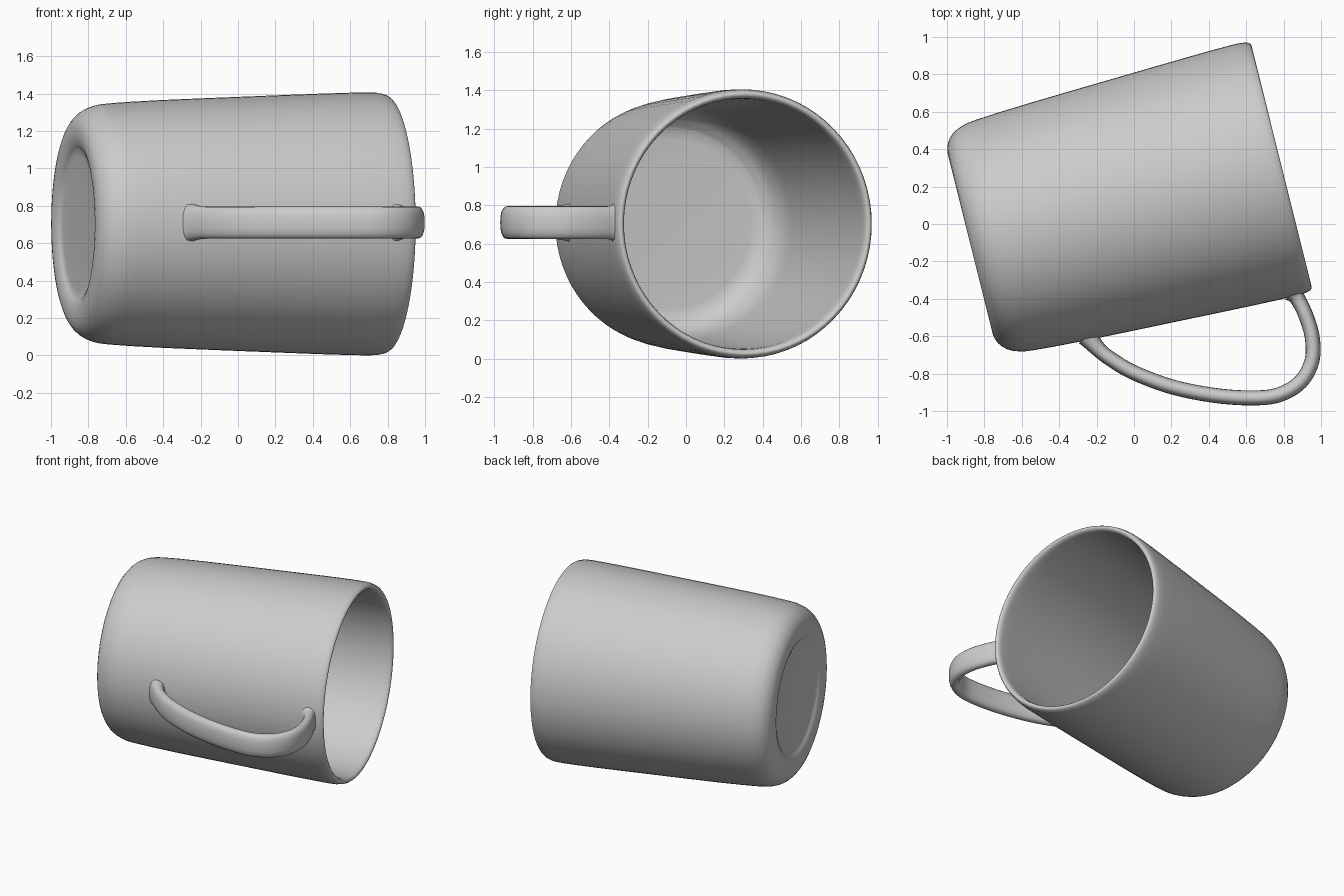
import bpy, bmesh, math
from mathutils import Vector

if "Cube" in bpy.data.objects:
    bpy.data.objects.remove(bpy.data.objects["Cube"])

grey = bpy.data.materials.new("plain_grey")
grey.diffuse_color = (0.6, 0.6, 0.6, 1)
grey.use_nodes = True
grey.node_tree.nodes["Principled BSDF"].inputs["Base Color"].default_value = grey.diffuse_color

# Mug lies on its side, its axis turned in the ground plane
ANGLE = math.radians(14)
AXIS = Vector((math.cos(ANGLE), math.sin(ANGLE), 0))
SIDE = Vector((-math.sin(ANGLE), math.cos(ANGLE), 0))
UP = Vector((0, 0, 1))
CENTRE = SIDE * 0.11 + UP * 0.703


def smooth_path(points, steps):
    """Catmull-Rom curve through the points."""
    pts = [Vector((p[0], p[1], 0)) for p in points]
    pts = [2 * pts[0] - pts[1]] + pts + [2 * pts[-1] - pts[-2]]
    out = []
    for a, b, c, d in zip(pts, pts[1:], pts[2:], pts[3:]):
        for i in range(steps):
            t = i / steps
            out.append(0.5 * (2 * b + (c - a) * t + (2 * a - 5 * b + 4 * c - d) * t * t
                              + (3 * b - a - 3 * c + d) * t ** 3))
    return out + [pts[-2]]


def loft(name, rings):
    """Skin closed rings and cap both ends."""
    bm = bmesh.new()
    loops = [[bm.verts.new(p) for p in ring] for ring in rings]
    n = len(loops[0])
    for a, b in zip(loops, loops[1:]):
        for i in range(n):
            j = (i + 1) % n
            bm.faces.new((a[i], a[j], b[j], b[i]))
    bm.faces.new(loops[0])
    bm.faces.new(loops[-1])
    bmesh.ops.recalc_face_normals(bm, faces=bm.faces)
    mesh = bpy.data.meshes.new(name)
    bm.to_mesh(mesh)
    bm.free()
    mesh.materials.append(grey)
    obj = bpy.data.objects.new(name, mesh)
    bpy.context.collection.objects.link(obj)
    bpy.ops.object.select_all(action='DESELECT')
    obj.select_set(True)
    bpy.context.view_layer.objects.active = obj
    bpy.ops.object.shade_smooth_by_angle(angle=math.radians(50))
    return obj


# Cup: (radius, distance along axis) from the hollow underside, over the rim, to the inner floor
profile = [(0.02, -0.845), (0.36, -0.847), (0.41, -0.857), (0.45, -0.872), (0.51, -0.875),
           (0.56, -0.86), (0.605, -0.82), (0.632, -0.76), (0.645, -0.68), (0.662, -0.4),
           (0.682, 0.1), (0.697, 0.5), (0.703, 0.74), (0.698, 0.81), (0.685, 0.838),
           (0.668, 0.836), (0.656, 0.81), (0.652, 0.72), (0.645, 0.4), (0.625, -0.1),
           (0.605, -0.55), (0.59, -0.66), (0.56, -0.73), (0.51, -0.775), (0.44, -0.79),
           (0.02, -0.792)]
SEGMENTS = 72
rings = []
for p in smooth_path(profile, 2):
    ring = []
    for k in range(SEGMENTS):
        a = 2 * math.pi * k / SEGMENTS
        ring.append(CENTRE + AXIS * p.y + SIDE * (p.x * 0.985 * math.cos(a))
                    + UP * (p.x * math.sin(a)))
    rings.append(ring)
loft("cup", rings)

# Handle: rounded strap swept along a loop in the horizontal plane
path = smooth_path([(-0.25, -0.6), (-0.19, -0.67), (-0.12, -0.725), (0, -0.795),
                    (0.2, -0.87), (0.42, -0.915), (0.62, -0.93), (0.77, -0.915),
                    (0.89, -0.845), (0.952, -0.73), (0.952, -0.6), (0.915, -0.48),
                    (0.875, -0.4), (0.855, -0.37)], 4)
rings = []
for i, p in enumerate(path):
    tangent = (path[min(i + 1, len(path) - 1)] - path[max(i - 1, 0)]).normalized()
    across = tangent.cross(UP)
    # The strap flares where it meets the cup
    ends = min(i, len(path) - 1 - i)
    flare = 1 + 0.45 * max(0, 1 - ends / 6) ** 2
    ring = []
    for k in range(20):
        a = 2 * math.pi * k / 20
        c, s = math.cos(a), math.sin(a)
        ring.append(p + UP * 0.71
                    + across * (0.04 * flare * math.copysign(abs(c) ** 0.8, c))
                    + UP * (0.086 * (1 + (flare - 1) * 0.4) * math.copysign(abs(s) ** 0.8, s)))
    rings.append(ring)
loft("handle", rings)
